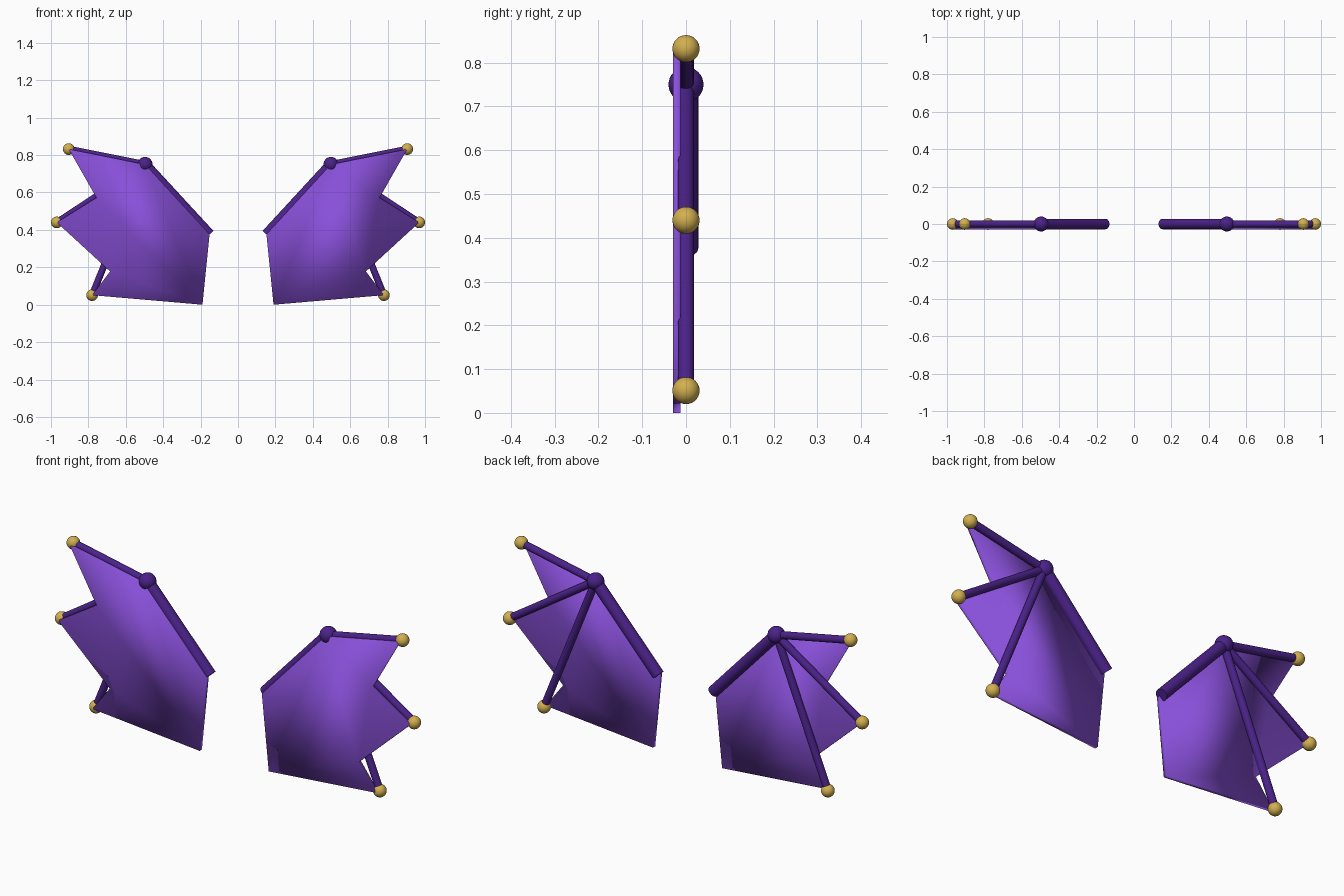
import bpy, bmesh, math
from mathutils import Vector

if "Cube" in bpy.data.objects:
    bpy.data.objects.remove(bpy.data.objects["Cube"])


def material(name, rgb):
    m = bpy.data.materials.new(name)
    m.diffuse_color = (*rgb, 1)
    m.use_nodes = True
    m.node_tree.nodes["Principled BSDF"].inputs["Base Color"].default_value = m.diffuse_color
    return m


MEMBRANE = material("violet membrane", (0.25, 0.08, 0.70))
BONE = material("dark purple bone", (0.07, 0.016, 0.25))
GOLD = material("gold", (0.65, 0.43, 0.08))

# Key points of one wing in the x-z plane
SHOULDER, ELBOW = (0.152, 0.376), (0.497, 0.75)
TIPS = [(0.905, 0.832), (0.969, 0.44), (0.78, 0.051)]
NOTCHES = [(0.757, 0.572), (0.684, 0.178)]
ROOT = (0.19, 0.0)


def finish(name, mat):
    ob = bpy.context.object
    ob.name = name
    ob.data.materials.append(mat)
    bpy.ops.object.shade_smooth_by_angle(angle=math.radians(40))


def rod(name, a, b, r):
    a, b = Vector((a[0], 0, a[1])), Vector((b[0], 0, b[1]))
    d = b - a
    bpy.ops.mesh.primitive_cylinder_add(vertices=24, radius=r, depth=d.length, location=(a + b) / 2,
                                        rotation=d.to_track_quat('Z', 'Y').to_euler())
    finish(name, BONE)


def ball(name, p, r, mat):
    bpy.ops.mesh.primitive_uv_sphere_add(segments=32, ring_count=16, radius=r, location=(p[0], 0, p[1]))
    finish(name, mat)


def membrane(name, outline, front=-0.03, back=-0.012):
    bm = bmesh.new()
    face = bm.faces.new([bm.verts.new((x, front, z)) for x, z in outline])
    ext = bmesh.ops.extrude_face_region(bm, geom=[face], use_keep_orig=True)
    bmesh.ops.translate(bm, vec=(0, back - front, 0),
                        verts=[g for g in ext["geom"] if isinstance(g, bmesh.types.BMVert)])
    bmesh.ops.recalc_face_normals(bm, faces=bm.faces)
    # soft rounded shading across the thin skin
    for f in bm.faces:
        f.smooth = True
    me = bpy.data.meshes.new(name)
    bm.to_mesh(me)
    bm.free()
    me.materials.append(MEMBRANE)
    bpy.context.collection.objects.link(bpy.data.objects.new(name, me))


for side, s in (("right", 1), ("left", -1)):
    def flip(p):
        return (s * p[0], p[1])

    # Skin stretched between the bones
    outline = [SHOULDER, ELBOW, TIPS[0], NOTCHES[0], TIPS[1], NOTCHES[1], TIPS[2], ROOT]
    membrane(f"{side}_membrane", [flip(p) for p in outline])
    # Arm bone and elbow joint
    rod(f"{side}_arm", flip(SHOULDER), flip(ELBOW), 0.028)
    ball(f"{side}_elbow", flip(ELBOW), 0.04, BONE)
    # Finger bones with gold tips
    for i, t in enumerate(TIPS, 1):
        rod(f"{side}_finger_{i}", flip(ELBOW), flip(t), 0.018)
        ball(f"{side}_tip_{i}", flip(t), 0.031, GOLD)
